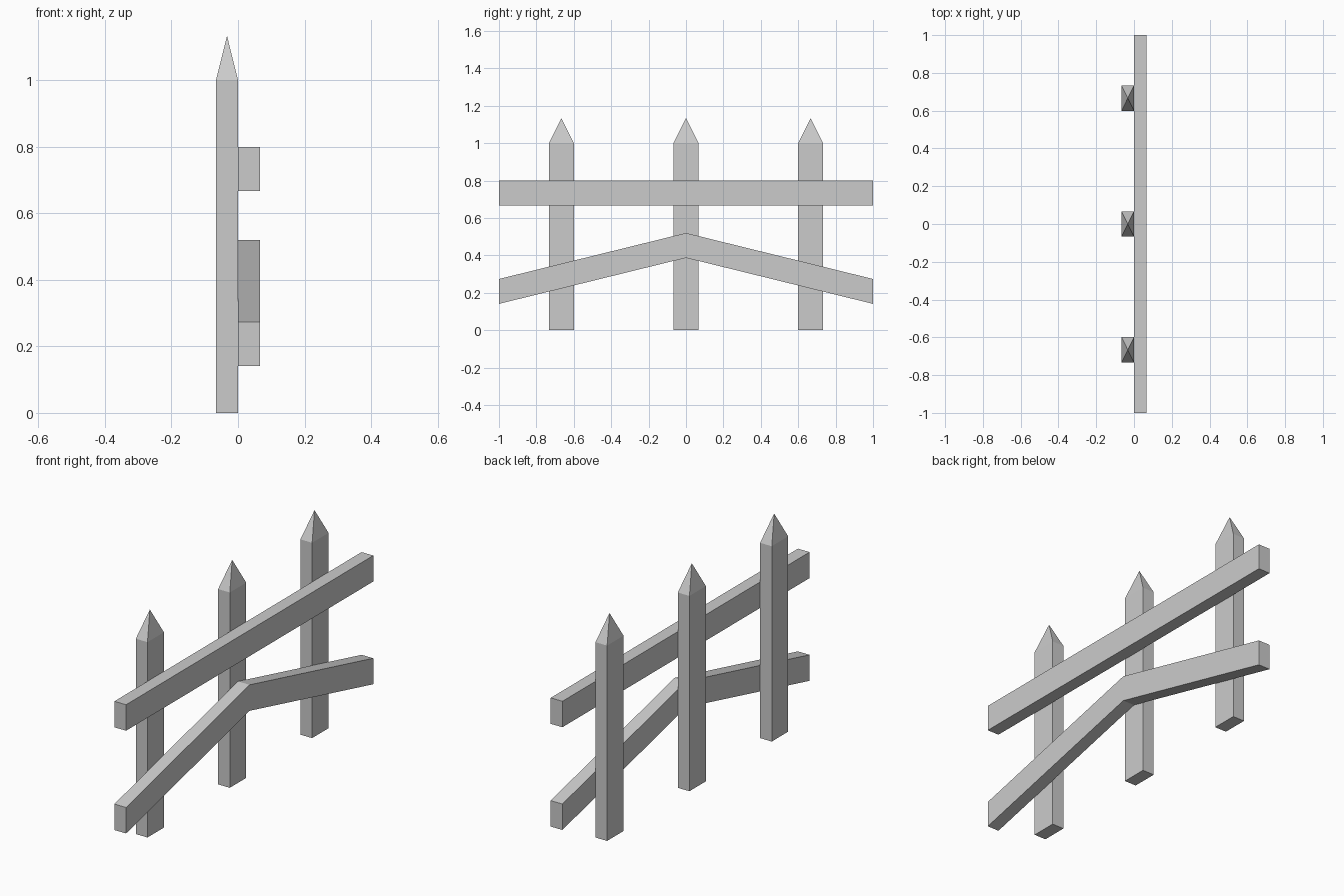
import bpy
import bmesh
from mathutils import Vector

if "Cube" in bpy.data.objects:
    bpy.data.objects.remove(bpy.data.objects["Cube"])

DEPTH = 0.066
HALF = 0.0665


def finish(name, bm):
    bmesh.ops.recalc_face_normals(bm, faces=bm.faces)
    mesh = bpy.data.meshes.new(name)
    bm.to_mesh(mesh)
    bm.free()
    obj = bpy.data.objects.new(name, mesh)
    bpy.context.collection.objects.link(obj)
    return obj


def picket(name, y):
    # Square-cut post whose top face is poked up into a pyramid point
    bm = bmesh.new()
    bmesh.ops.create_cube(bm, size=1)
    for v in bm.verts:
        v.co = Vector(((v.co.x - 0.5) * DEPTH, y + v.co.y * 2 * HALF, v.co.z + 0.5))
    bm.normal_update()
    top = [f for f in bm.faces if f.normal.z > 0.9]
    tip = bmesh.ops.poke(bm, faces=top)["verts"][0]
    tip.co.z = 1.133
    return finish(name, bm)


def rail(name, path):
    # Sweep a vertical rectangular section along (y, centre z) points
    bm = bmesh.new()
    rings = [[bm.verts.new((x, y, z + dz)) for x, dz in
              ((0, -HALF), (DEPTH, -HALF), (DEPTH, HALF), (0, HALF))]
             for y, z in path]
    for a, b in zip(rings, rings[1:]):
        for i in range(4):
            j = (i + 1) % 4
            bm.faces.new((a[i], a[j], b[j], b[i]))
    bm.faces.new(rings[0])
    bm.faces.new(rings[-1])
    return finish(name, bm)


# Three pointed pickets
for label, y in (("front", -0.666), ("middle", 0), ("back", 0.666)):
    picket(label + "_picket", y)

# Straight upper rail and bent lower rail
rail("upper_rail", [(-1, 0.733), (1, 0.733)])
rail("lower_rail", [(-1, 0.207), (0, 0.453), (1, 0.207)])
